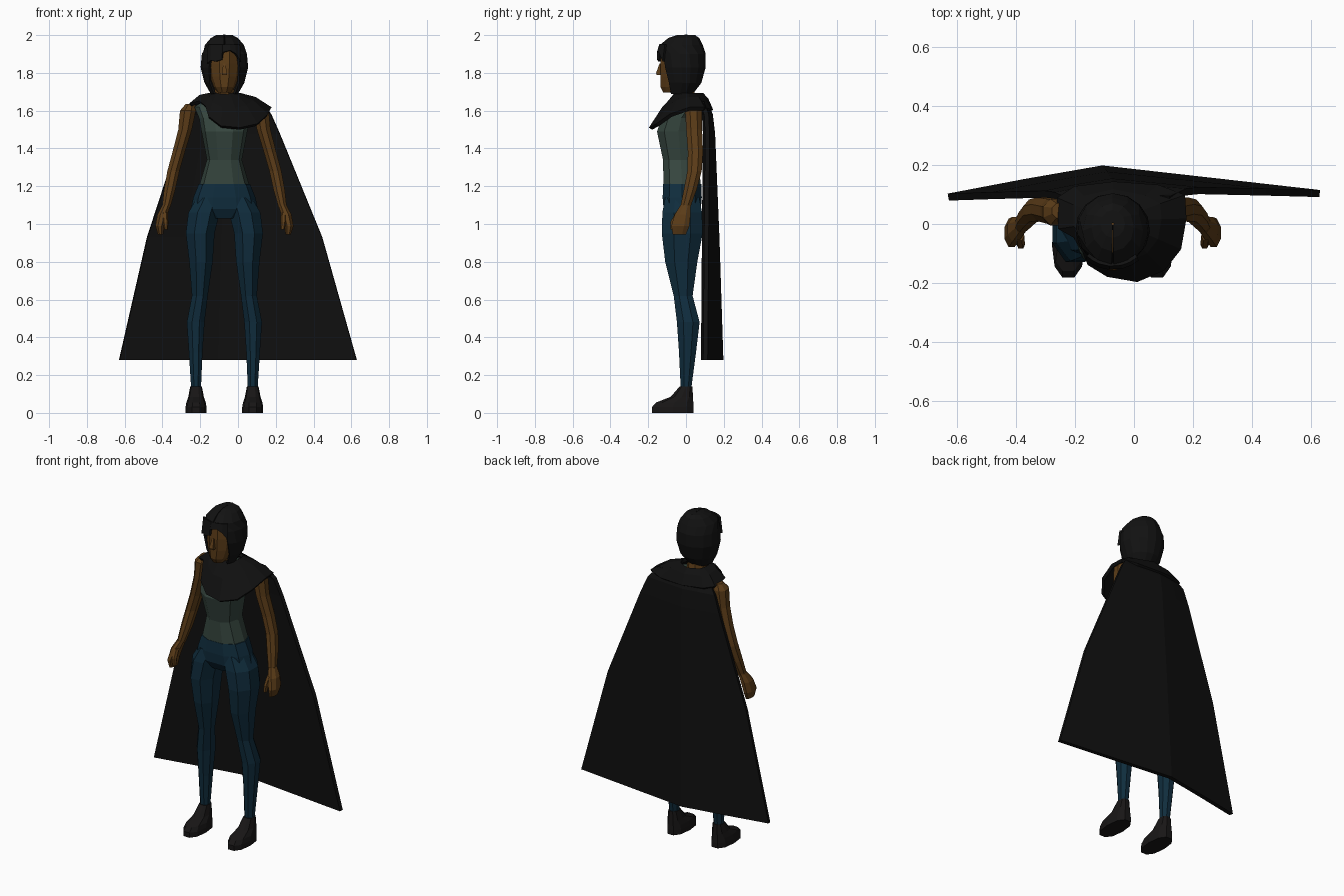
import bpy, bmesh, math

CX = -0.072  # the figure stands a little left of the cape's centre


def material(name, rgb):
    m = bpy.data.materials.new(name)
    m.diffuse_color = (*rgb, 1)
    return m


BLACK = material("black cloth", (0.005, 0.005, 0.005))
HAIR = material("dark hair", (0.006, 0.006, 0.006))
SHOE = material("shoe leather", (0.009, 0.008, 0.008))
SKIN = material("brown skin", (0.105, 0.045, 0.009))
TOP = material("grey green top", (0.037, 0.062, 0.050))
BLUE = material("dark blue trousers", (0.005, 0.026, 0.047))


def finish(name, bm, mat, thick=0):
    bmesh.ops.recalc_face_normals(bm, faces=bm.faces)
    me = bpy.data.meshes.new(name)
    bm.to_mesh(me)
    bm.free()
    me.materials.append(mat)
    ob = bpy.data.objects.new(name, me)
    bpy.context.collection.objects.link(ob)
    if thick:
        mod = ob.modifiers.new("thickness", 'SOLIDIFY')
        mod.thickness, mod.offset = thick, 0
    return ob


def skin_rows(name, rows, mat, closed=True, caps=True, thick=0):
    """Join rows of points with quads."""
    bm = bmesh.new()
    vs = [[bm.verts.new(p) for p in row] for row in rows]
    n = len(rows[0])
    for a, b in zip(vs, vs[1:]):
        for i in range(n if closed else n - 1):
            j = (i + 1) % n
            bm.faces.new((a[i], a[j], b[j], b[i]))
    if caps:
        bm.faces.new(vs[0])
        bm.faces.new(vs[-1])
    return finish(name, bm, mat, thick)


def loft(name, rings, mat, n=8, side=1, power=1.0):
    """Rings are (z, offset from body centre, y, half width, half depth)."""
    def bend(v):
        return math.copysign(abs(v) ** power, v)
    rows = []
    for z, dx, cy, rx, ry in rings:
        row = []
        for i in range(n):
            t = 2 * math.pi * (i + 0.5) / n
            k = 1 / math.cos(math.pi / n) if n < 9 else 1.03
            row.append((CX + side * dx + rx * k * bend(math.sin(t)) ** 1,
                        cy - ry * k * bend(math.cos(t)), z))
        rows.append(row)
    return skin_rows(name, rows, mat)


# Torso, pelvis and neck
loft("tank_top", [(1.20, 0, -.02, .13, .10), (1.34, 0, -.028, .09, .095),
                  (1.49, 0, -.04, .118, .115), (1.56, 0, -.025, .13, .105),
                  (1.62, 0, .015, .155, .07), (1.655, 0, .025, .10, .05)], TOP, 10, power=.85)
loft("trouser_hips", [(1.03, 0, -.02, .09, .07), (1.08, 0, -.02, .172, .10),
                      (1.14, 0, -.02, .16, .105), (1.212, 0, -.02, .132, .102)], BLUE, 10, power=.85)
loft("neck", [(1.60, 0, .01, .055, .055), (1.74, 0, -.02, .05, .055)], SKIN)

# Limbs, one for each side
for s, tag in ((1, "left"), (-1, "right")):
    loft(tag + "_trouser_leg", [(1.14, .075, -.02, .07, .09), (1.06, .108, -.02, .083, .105),
                                (.95, .128, -.02, .076, .108), (.80, .124, -.025, .062, .085),
                                (.62, .130, -.015, .042, .05), (.48, .152, .012, .047, .06),
                                (.32, .152, .008, .036, .045), (.13, .150, 0, .026, .028)], BLUE, 8, s)
    loft(tag + "_shoe", [(0, .150, -.07, .054, .112), (.03, .150, -.07, .054, .112),
                         (.055, .150, -.06, .05, .10), (.085, .150, -.022, .04, .06),
                         (.14, .150, 0, .03, .034)], SHOE, 10, s, .85)
    loft(tag + "_arm", [(1.635, .18, .045, .025, .025), (1.60, .193, .04, .042, .045),
                        (1.50, .208, .043, .036, .042), (1.38, .242, .05, .033, .04),
                        (1.28, .27, .045, .032, .038), (1.18, .29, .022, .03, .034),
                        (1.09, .308, -.003, .022, .027)], SKIN, 8, s)
    loft(tag + "_hand", [(1.10, .307, -.002, .022, .027), (1.05, .328, -.018, .027, .042),
                         (.99, .342, -.03, .024, .048), (.945, .338, -.035, .014, .035)], SKIN, 8, s)
    loft(tag + "_thumb", [(1.06, .315, -.04, .014, .016), (1.01, .312, -.066, .013, .016),
                          (.97, .308, -.072, .009, .011)], SKIN, 6, s)

# Face
loft("face", [(1.695, 0, -.09, .032, .03), (1.725, 0, -.065, .055, .072),
              (1.78, 0, -.05, .075, .088), (1.85, 0, -.04, .084, .098),
              (1.94, 0, -.03, .08, .10)], SKIN, 10)
loft("nose", [(1.79, 0, -.14, .014, .016), (1.80, 0, -.142, .013, .016),
              (1.85, 0, -.134, .006, .006)], SKIN, 4)
loft("mouth", [(1.756, 0, -.126, .018, .006), (1.760, 0, -.126, .018, .006)], BLACK, 4)

# Hair: a shell open around the face and closed above the brow
rows = []
for z, rx, cy, ry, opening in [(1.69, .066, -.035, .065, 50), (1.75, .10, -.022, .098, 48),
                               (1.83, .12, -.018, .116, 40), (1.90, .114, -.02, .118, 36),
                               (1.945, .098, -.025, .108, 1), (1.98, .068, -.012, .078, 1),
                               (1.995, .04, 0, .045, 1), (1.996, .004, 0, .004, 1)]:
    row = []
    for i in range(13):
        t = math.radians(opening + (360 - 2 * opening) * i / 12)
        row.append((CX + rx * math.sin(t), cy - ry * math.cos(t), z))
    rows.append(row)
skin_rows("hair", rows, HAIR, closed=False, caps=False, thick=.012)

# Fringe swept to one side, as strips hanging from the brow line
rows = [[], []]
for dx, low in [(-.088, 1.85), (-.07, 1.865), (-.045, 1.86), (-.012, 1.87),
                (-.008, 1.908), (.03, 1.918), (.058, 1.90), (.084, 1.86)]:
    y = -.024 - .125 * math.sqrt(1 - (dx / .13) ** 2)
    rows[0].append((CX + dx, y, low))
    rows[1].append((CX + dx * .95, y + .012, 1.95))
skin_rows("fringe", rows, HAIR, closed=False, caps=False, thick=.012)

# Draped collar, lower at the front and over one shoulder
hem = [(.01, -.188, 1.505), (.10, -.15, 1.525), (.155, -.08, 1.575), (.172, .02, 1.61),
       (.168, .095, 1.61), (.08, .125, 1.60), (-.07, .135, 1.60), (-.2, .12, 1.61),
       (-.255, .085, 1.62), (-.25, -.015, 1.632), (-.2, -.04, 1.645), (-.17, -.09, 1.62),
       (-.155, -.13, 1.565), (-.09, -.17, 1.515)]
neck, middle = [], []
for x, y, z in hem:
    t = math.atan2(y - .02, x - CX)
    p = (CX + .078 * math.cos(t), .015 + .07 * math.sin(t), 1.685)
    neck.append(p)
    middle.append((.5 * (x + p[0]), .5 * (y + p[1]), .5 * (z + p[2]) + .016))
skin_rows("draped_collar", [hem, middle, neck], BLACK, caps=False, thick=.02)

# Cape, with a ridge down the back
rows = []
for z, left, right, edge, ridge in [(1.645, -.21, .12, .075, .10), (1.58, -.265, .175, .10, .13),
                                    (1.48, -.30, .22, .105, .142), (.93, -.48, .445, .10, .165),
                                    (.28, -.628, .628, .095, .186)]:
    mid = -.107 + .035 * (z - .28) / 1.3
    rows.append([(left, edge - .004, z), ((left + mid) / 2, (edge + ridge) / 2, z),
                 (mid, ridge, z), ((right + mid) / 2, (edge + ridge) / 2 + .004, z),
                 (right, edge + .008, z)])
skin_rows("cape", rows, BLACK, closed=False, caps=False, thick=.024)
